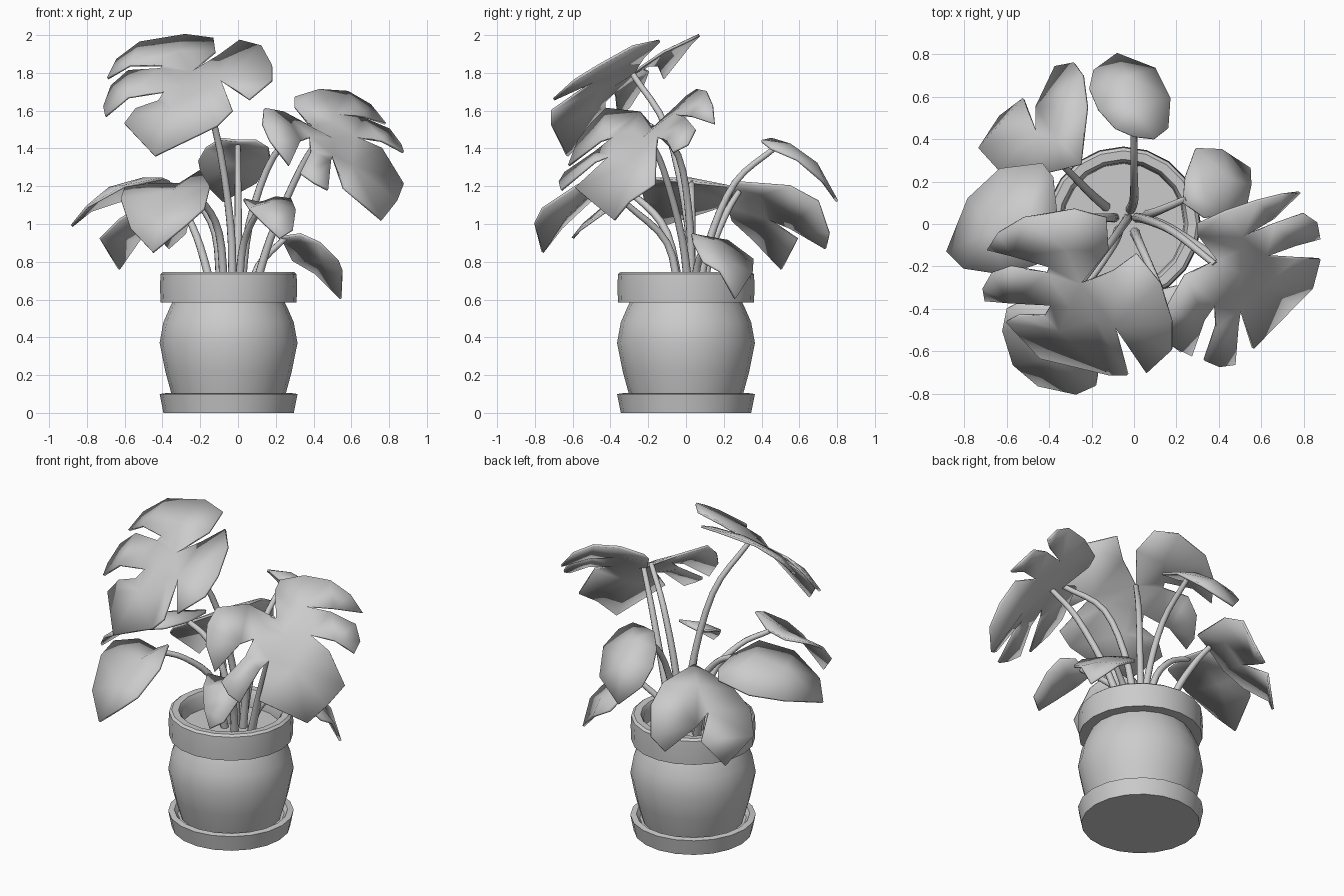
import bpy, bmesh, math
from mathutils import Vector
from mathutils.geometry import delaunay_2d_cdt, normal


def finish(name, bm, angle=40, loc=(0, 0, 0)):
    bmesh.ops.recalc_face_normals(bm, faces=bm.faces)
    mesh = bpy.data.meshes.new(name)
    bm.to_mesh(mesh)
    bm.free()
    ob = bpy.data.objects.new(name, mesh)
    bpy.context.collection.objects.link(ob)
    ob.location = loc
    bpy.ops.object.select_all(action='DESELECT')
    ob.select_set(True)
    bpy.context.view_layer.objects.active = ob
    bpy.ops.object.shade_smooth_by_angle(angle=math.radians(angle))
    return ob


def lathe(name, profile, segs=20):
    """Revolve (radius, z) points round the pot axis; end rings are capped."""
    bm = bmesh.new()
    rings = [[bm.verts.new((r * math.cos(math.tau * i / segs), r * math.sin(math.tau * i / segs), z))
              for i in range(segs)] for r, z in profile]
    for a, b in zip(rings, rings[1:]):
        for i in range(segs):
            j = (i + 1) % segs
            bm.faces.new((a[i], a[j], b[j], b[i]))
    bm.faces.new(rings[0])
    bm.faces.new(rings[-1])
    return finish(name, bm, 40, (-0.05, 0, 0))


def leaf(name, outline, ribs):
    """Thin leaf: 3D outline filled together with raised midrib points."""
    pts = [Vector(p) for p in outline + ribs]
    n = len(outline)
    nrm = normal(pts[:n])
    u = nrm.orthogonal().normalized()
    v = nrm.cross(u)
    flat = [Vector((p.dot(u), p.dot(v))) for p in pts]
    co, _, faces, orig, _, _ = delaunay_2d_cdt(
        flat, [(i, (i + 1) % n) for i in range(n)], [], 1, 1e-5)
    centre = sum(pts, Vector()) / len(pts)
    bm = bmesh.new()
    vs = [bm.verts.new(pts[o[0]] if o else u * c.x + v * c.y + nrm * centre.dot(nrm))
          for c, o in zip(co, orig)]
    for f in faces:
        bm.faces.new([vs[i] for i in f])
    ob = finish(name, bm, 50)
    mod = ob.modifiers.new("thickness", 'SOLIDIFY')
    mod.thickness = 0.014
    mod.offset = 0
    return ob


def stem(name, path, radius=0.021):
    """Tapered tube along a smooth path."""
    p = [Vector(q) for q in path]
    p = [2 * p[0] - p[1]] + p + [2 * p[-1] - p[-2]]
    line = []
    for k in range(1, len(p) - 2):
        a, b, c, d = p[k - 1:k + 3]
        for s in range(4):
            t = s / 4
            line.append(0.5 * (2 * b + (c - a) * t + (2 * a - 5 * b + 4 * c - d) * t * t
                               + (3 * b - a - 3 * c + d) * t ** 3))
    line.append(p[-2])
    bm = bmesh.new()
    rings = []
    for k, q in enumerate(line):
        d = (line[min(k + 1, len(line) - 1)] - line[max(k - 1, 0)]).normalized()
        side = d.cross(Vector((0.3, 1, 0))).normalized()
        up = side.cross(d)
        r = radius * (1.15 - 0.45 * k / len(line))
        rings.append([bm.verts.new(q + r * (side * math.cos(i * math.tau / 8) + up * math.sin(i * math.tau / 8)))
                      for i in range(8)])
    for a, b in zip(rings, rings[1:]):
        for i in range(8):
            bm.faces.new((a[i], a[i - 1], b[i - 1], b[i]))
    bm.faces.new(rings[0])
    bm.faces.new(rings[-1])
    return finish(name, bm, 60)


# Pot, saucer and soil
lathe("saucer", [(0.345, 0), (0.365, 0.10), (0.33, 0.105), (0.31, 0.08)])
lathe("pot_body", [(0.29, 0.06), (0.305, 0.11), (0.335, 0.22), (0.365, 0.37), (0.345, 0.48), (0.31, 0.56), (0.29, 0.60)])
lathe("pot_rim", [(0.28, 0.585), (0.36, 0.585), (0.363, 0.67), (0.36, 0.735), (0.345, 0.747),
                  (0.305, 0.745), (0.29, 0.72), (0.285, 0.64)])

# Upper left split leaf
leaf("upper_left_leaf", [
    (-.25, -.28, 1.80), (-.12, -.12, 1.91), (-.13, .03, 1.98), (-.28, .07, 2.0), (-.52, .03, 1.96),
    (-.64, -.04, 1.87), (-.69, -.12, 1.77), (-.57, -.15, 1.84), (-.40, -.20, 1.84),
    (-.41, -.23, 1.82), (-.58, -.20, 1.81), (-.67, -.23, 1.73), (-.71, -.30, 1.62), (-.70, -.36, 1.57),
    (-.58, -.37, 1.67), (-.39, -.38, 1.70), (-.42, -.43, 1.65), (-.54, -.43, 1.61), (-.60, -.46, 1.53),
    (-.44, -.63, 1.36), (-.11, -.71, 1.52), (-.03, -.71, 1.60), (-.09, -.48, 1.76),
    (.06, -.70, 1.66), (.18, -.59, 1.76), (.18, -.46, 1.84), (.125, -.28, 1.94),
    (.01, -.14, 1.97), (-.10, -.22, 1.89)],
    [(-.30, -.39, 1.73), (-.35, -.50, 1.61), (-.32, -.12, 1.91), (-.18, -.45, 1.73)])

# Right split leaf
leaf("right_leaf", [
    (.39, -.17, 1.51), (.30, -.05, 1.62), (.30, 0, 1.67), (.43, .06, 1.71), (.58, .11, 1.70),
    (.70, .14, 1.63), (.78, .15, 1.53), (.66, .03, 1.57), (.51, -.06, 1.58), (.66, 0, 1.56),
    (.80, .05, 1.50), (.86, .01, 1.42), (.875, -.07, 1.38), (.76, -.10, 1.44), (.62, -.15, 1.46),
    (.76, -.16, 1.40), (.875, -.165, 1.21), (.84, -.30, 1.12), (.76, -.38, 1.02), (.56, -.585, 1.19),
    (.50, -.40, 1.36), (.49, -.48, 1.33), (.475, -.66, 1.18), (.40, -.67, 1.22), (.33, -.64, 1.27),
    (.385, -.48, 1.38), (.38, -.38, 1.46), (.33, -.45, 1.44), (.27, -.62, 1.31), (.17, -.57, 1.44),
    (.13, -.50, 1.53), (.14, -.42, 1.61), (.24, -.24, 1.59)],
    [(.50, -.23, 1.45), (.60, -.30, 1.31), (.50, -.12, 1.54), (.40, -.28, 1.50)])

# Lower front left leaf
leaf("front_left_leaf", [
    (-.31, -.38, 1.21), (-.47, -.33, 1.21), (-.60, -.40, 1.19), (-.62, -.50, 1.13), (-.57, -.66, .98),
    (-.45, -.76, .85), (-.27, -.80, 1.0), (-.18, -.76, 1.08), (-.15, -.58, 1.20), (-.20, -.42, 1.28)],
    [(-.35, -.50, 1.17), (-.40, -.63, 1.05)])

# Wide left leaf
leaf("left_leaf", [
    (-.36, .03, 1.22), (-.38, .22, 1.2), (-.43, .285, 1.17), (-.63, .26, 1.12), (-.78, .12, 1.07),
    (-.88, -.13, .99), (-.80, -.21, 1.09), (-.60, -.24, 1.2), (-.40, -.17, 1.24)],
    [(-.50, .02, 1.24), (-.68, -.04, 1.19)])

# Back left leaf with one split
leaf("back_left_leaf", [
    (-.33, .26, 1.19), (-.50, .22, 1.10), (-.63, .245, 1.02), (-.73, .355, .92), (-.63, .505, .76),
    (-.52, .59, .92), (-.46, .43, 1.03), (-.46, .55, .98), (-.37, .74, .87), (-.28, .757, .95),
    (-.24, .70, 1.12), (-.22, .55, 1.20), (-.25, .28, 1.22)],
    [(-.36, .40, 1.16)])

# High back leaf
leaf("back_leaf", [
    (0, .41, 1.44), (-.09, .45, 1.45), (-.17, .54, 1.40), (-.21, .635, 1.33), (-.19, .72, 1.23),
    (-.08, .80, 1.12), (.10, .73, 1.22), (.17, .59, 1.34), (.16, .45, 1.40), (.095, .40, 1.44)],
    [(-.01, .55, 1.42), (-.03, .69, 1.32)])

# Low back right leaf
leaf("low_right_leaf", [
    (.23, .10, .93), (.24, .22, .91), (.29, .355, .81), (.41, .35, .74), (.545, .26, .605),
    (.55, .18, .75), (.53, .09, .80), (.43, .04, .90), (.33, .03, .945)],
    [(.33, .15, .91), (.45, .21, .80)])

# Small front leaf
leaf("small_front_leaf", [
    (.12, -.31, 1.11), (.03, -.35, 1.13), (.06, -.44, 1.08), (.14, -.54, 1.0), (.22, -.60, .925),
    (.29, -.56, .97), (.305, -.42, 1.07), (.28, -.33, 1.13), (.20, -.29, 1.14)],
    [(.17, -.41, 1.11)])

# Stems from the soil to each leaf
for name, path in {
    "upper_left": [(-.03, .03, .58), (-.04, .01, 1.0), (-.12, -.10, 1.5), (-.25, -.28, 1.79)],
    "right_inner": [(.01, .03, .58), (.06, .02, 1.0), (.19, -.04, 1.36), (.38, -.19, 1.52)],
    "right_outer": [(.07, .02, .58), (.17, -.02, .92), (.33, -.12, 1.29), (.45, -.21, 1.48)],
    "front_left": [(-.07, -.02, .58), (-.10, -.10, .95), (-.20, -.25, 1.13), (-.32, -.39, 1.20)],
    "left": [(-.09, .03, .58), (-.12, .03, .95), (-.24, .03, 1.14), (-.39, .03, 1.22)],
    "back_left": [(-.12, .07, .58), (-.20, .14, .88), (-.28, .22, 1.07), (-.34, .28, 1.17)],
    "back": [(-.02, .06, .58), (0, .12, .9), (0, .26, 1.22), (0, .48, 1.41)],
    "low_right": [(.05, .04, .58), (.11, .06, .78), (.25, .12, .925)],
    "small_front": [(0, -.03, .58), (.03, -.10, .9), (.13, -.32, 1.11)],
}.items():
    stem(name + "_stem", path)
